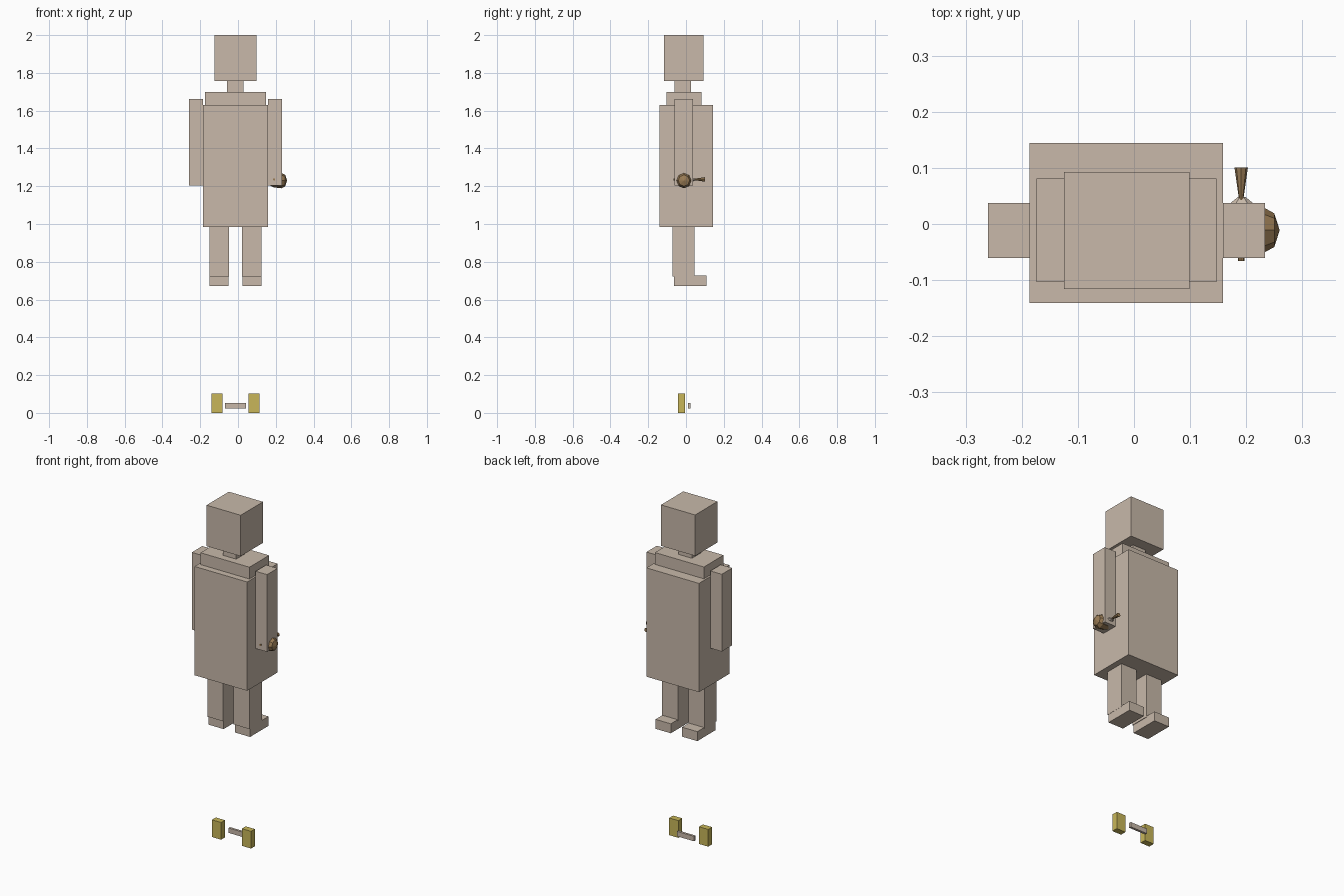
import bpy, bmesh
from math import pi, cos, sin

cube = bpy.data.objects.get("Cube")
if cube:
    bpy.data.objects.remove(cube, do_unlink=True)


def material(name, rgb):
    m = bpy.data.materials.new(name)
    m.use_nodes = True
    m.diffuse_color = (*rgb, 1)
    m.node_tree.nodes["Principled BSDF"].inputs["Base Color"].default_value = (*rgb, 1)
    return m


beige = material("beige", (0.58, 0.485, 0.40))
yellow = material("mustard yellow", (0.58, 0.47, 0.10))
brown = material("wood brown", (0.32, 0.20, 0.09))


def finish(name, bm, mat):
    bmesh.ops.recalc_face_normals(bm, faces=bm.faces)
    mesh = bpy.data.meshes.new(name)
    bm.to_mesh(mesh)
    bm.free()
    mesh.materials.append(mat)
    ob = bpy.data.objects.new(name, mesh)
    bpy.context.scene.collection.objects.link(ob)
    return ob


def box(name, xs, ys, zs, mat=beige):
    bm = bmesh.new()
    bmesh.ops.create_cube(bm, size=1)
    for v in bm.verts:
        for i, (lo, hi) in enumerate((xs, ys, zs)):
            v.co[i] = hi if v.co[i] > 0 else lo
    return finish(name, bm, mat)


def lathe(name, profile, centre, axis, mat, sides=8, flat=1):
    """Turn (position, radius) pairs about the x or y axis."""
    bm = bmesh.new()
    rings = []
    for t, r in profile:
        ring = []
        for k in range(sides):
            a = 2 * pi * k / sides
            u, w = r * cos(a), r * sin(a) * flat
            co = (t, centre[0] + u, centre[1] + w) if axis == "x" else (centre[0] + u, t, centre[1] + w)
            ring.append(bm.verts.new(co))
        rings.append(ring)
    for a, b in zip(rings, rings[1:]):
        for k in range(sides):
            n = (k + 1) % sides
            bm.faces.new((a[k], a[n], b[n], b[k]))
    bm.faces.new(rings[0])
    bm.faces.new(rings[-1])
    return finish(name, bm, mat)


# Head and body
box("head", (-0.125, 0.099), (-0.116, 0.093), (1.757, 2.0))
box("neck", (-0.058, 0.030), (-0.060, 0.027), (1.68, 1.757))
box("shoulders", (-0.174, 0.147), (-0.103, 0.081), (1.6, 1.70))
box("torso", (-0.186, 0.159), (-0.141, 0.144), (0.985, 1.63))

# Limbs and floating blocks, mirrored about the body's middle
MID = -0.0135
for side, s in (("left", 1), ("right", -1)):
    def span(a, b):
        return sorted((MID + s * a, MID + s * b))
    box(side + "_arm", span(0.172, 0.247), (-0.061, 0.037), (1.205, 1.663))
    box(side + "_leg", span(0.034, 0.138), (-0.071, 0.045), (0.722, 1.0))
    box(side + "_foot", span(0.037, 0.137), (-0.063, 0.109), (0.672, 0.728))
    box(side + "_block", span(0.068, 0.128), (-0.042, -0.006), (0.0, 0.102), yellow)
box("floating_bar", (-0.069, 0.042), (0.010, 0.024), (0.024, 0.053))

# Held wooden bowl with a stem through the hand
bowl = [(0.155, 0.006), (0.165, 0.024), (0.19, 0.036), (0.23, 0.041), (0.25, 0.03), (0.259, 0.002)]
lathe("held_bowl", bowl, (-0.011, 1.23), "x", brown)
stem = [(-0.066, 0.006), (0.045, 0.004), (0.101, 0.012)]
lathe("held_stem", stem, (0.191, 1.236), "y", brown)
lathe("stem_collar", [(0.034, 0.024), (0.048, 0.007)], (0.192, 1.234), "y", beige, 6, 0.5)
